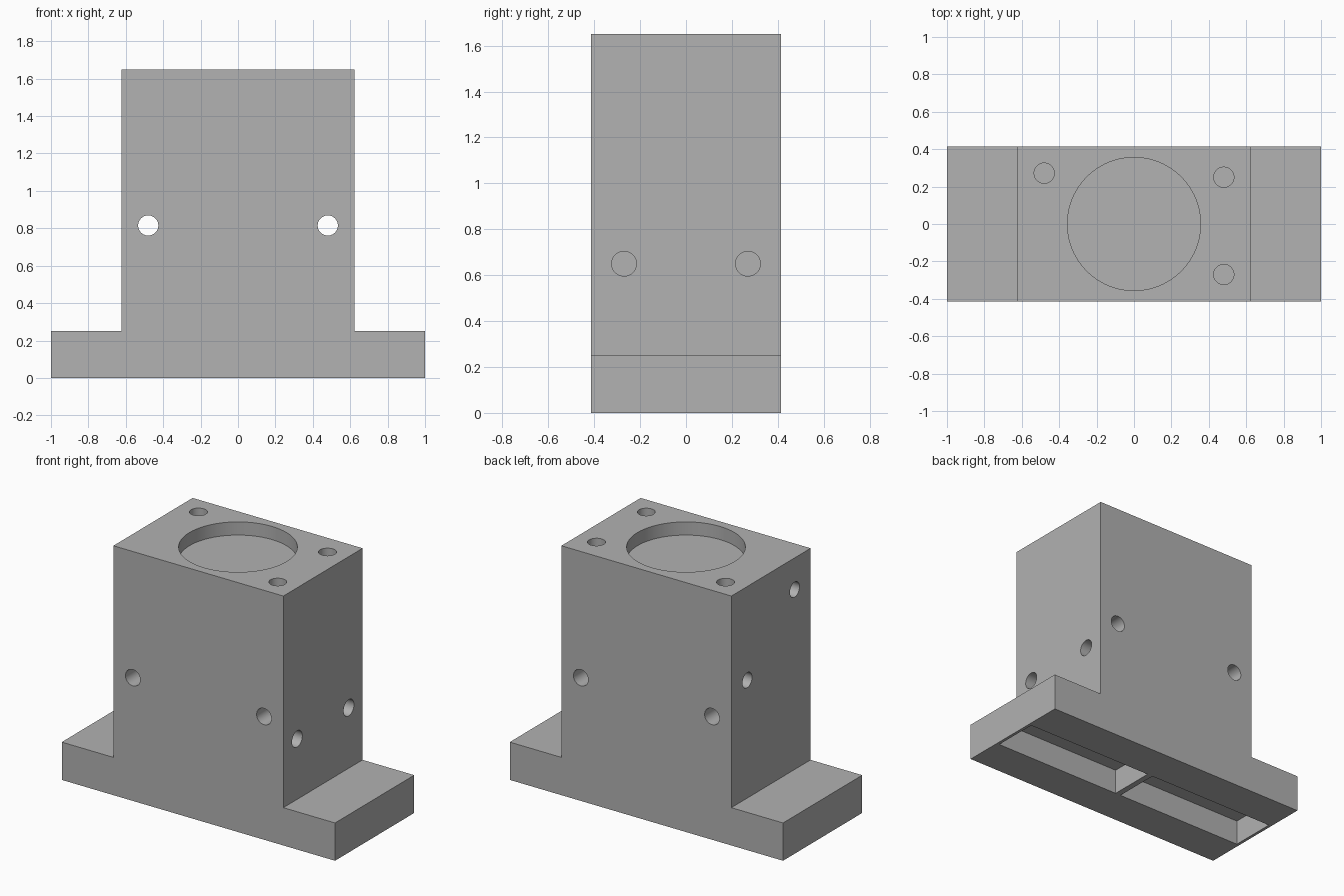
import bpy, bmesh, math
from mathutils import Matrix, Vector

if "Cube" in bpy.data.objects:
    bpy.data.objects.remove(bpy.data.objects["Cube"])

W, D, H = 1.0, 0.414, 1.65      # half width, half depth, height
BODY, FLANGE = 0.622, 0.25      # half width of block, flange thickness
HOLE_DEPTH = 0.3

grey = bpy.data.materials.new("machined grey")
grey.diffuse_color = (0.445, 0.445, 0.445, 1)
grey.use_nodes = True
grey.node_tree.nodes["Principled BSDF"].inputs["Base Color"].default_value = grey.diffuse_color


def make_object(name, bm):
    bmesh.ops.recalc_face_normals(bm, faces=bm.faces)
    mesh = bpy.data.meshes.new(name)
    bm.to_mesh(mesh)
    bm.free()
    obj = bpy.data.objects.new(name, mesh)
    bpy.context.collection.objects.link(obj)
    mesh.materials.append(grey)
    return obj


def cylinder(name, start, end, radius, sides=40):
    a, b = Vector(start), Vector(end)
    rot = (b - a).to_track_quat('Z', 'Y').to_matrix().to_4x4()
    bm = bmesh.new()
    bmesh.ops.create_cone(bm, cap_ends=True, segments=sides, radius1=radius,
                          radius2=radius, depth=(b - a).length,
                          matrix=Matrix.Translation((a + b) / 2) @ rot)
    return make_object(name, bm)


def box(name, low, high):
    a, b = Vector(low), Vector(high)
    bm = bmesh.new()
    bmesh.ops.create_cube(bm, size=1, matrix=Matrix.Translation((a + b) / 2)
                          @ Matrix.Diagonal((*(b - a), 1)))
    return make_object(name, bm)


# Flanged block: inverted T profile extruded along y
profile = [(-W, 0), (W, 0), (W, FLANGE), (BODY, FLANGE), (BODY, H),
           (-BODY, H), (-BODY, FLANGE), (-W, FLANGE)]
bm = bmesh.new()
face = bm.faces.new([bm.verts.new((x, -D, z)) for x, z in profile])
side = bmesh.ops.extrude_face_region(bm, geom=[face])
bmesh.ops.translate(bm, vec=(0, 2 * D, 0),
                    verts=[v for v in side["geom"] if isinstance(v, bmesh.types.BMVert)])
block = make_object("flanged_block", bm)

cutters = []
# Shallow round recess in the top
cutters.append(cylinder("recess_cutter", (0, 0, H - 0.087), (0, 0, H + 0.1), 0.356, 72))
# Blind holes in the top
for x, y in [(-0.48, 0.272), (0.48, 0.25), (0.48, -0.27)]:
    cutters.append(cylinder("top_hole_cutter", (x, y, H - HOLE_DEPTH), (x, y, H + 0.1), 0.054))
# Through holes from front to back
for x in (-0.48, 0.48):
    cutters.append(cylinder("through_hole_cutter", (x, -D - 0.1, 0.815), (x, D + 0.1, 0.815), 0.054))
# Blind holes in the right and left sides
for s, y, z, r in [(1, -0.27, 0.65, 0.054), (1, 0.27, 0.65, 0.054),
                   (-1, 0.248, 1.03, 0.05), (-1, -0.248, 1.44, 0.05)]:
    cutters.append(cylinder("side_hole_cutter", (s * (BODY - HOLE_DEPTH), y, z),
                            (s * (BODY + 0.1), y, z), r))
# Pair of rectangular pockets underneath
for x0, x1 in [(-0.98, -0.02), (0.02, 0.98)]:
    cutters.append(box("pocket_cutter", (x0, -0.157, -0.1), (x1, 0.157, 0.168)))

for cutter in cutters:
    mod = block.modifiers.new("cut", 'BOOLEAN')
    mod.operation = 'DIFFERENCE'
    mod.solver = 'EXACT'
    mod.object = cutter

# Apply the cuts and remove the cutters
bpy.context.view_layer.update()
graph = bpy.context.evaluated_depsgraph_get()
result = bpy.data.meshes.new_from_object(block.evaluated_get(graph))
block.modifiers.clear()
block.data = result
for cutter in cutters:
    bpy.data.objects.remove(cutter)
result.materials.clear()
result.materials.append(grey)
for poly in result.polygons:
    poly.material_index = 0

# Smooth hole walls, sharp edges elsewhere
bpy.context.view_layer.objects.active = block
block.select_set(True)
bpy.ops.object.shade_smooth_by_angle(angle=math.radians(30))
